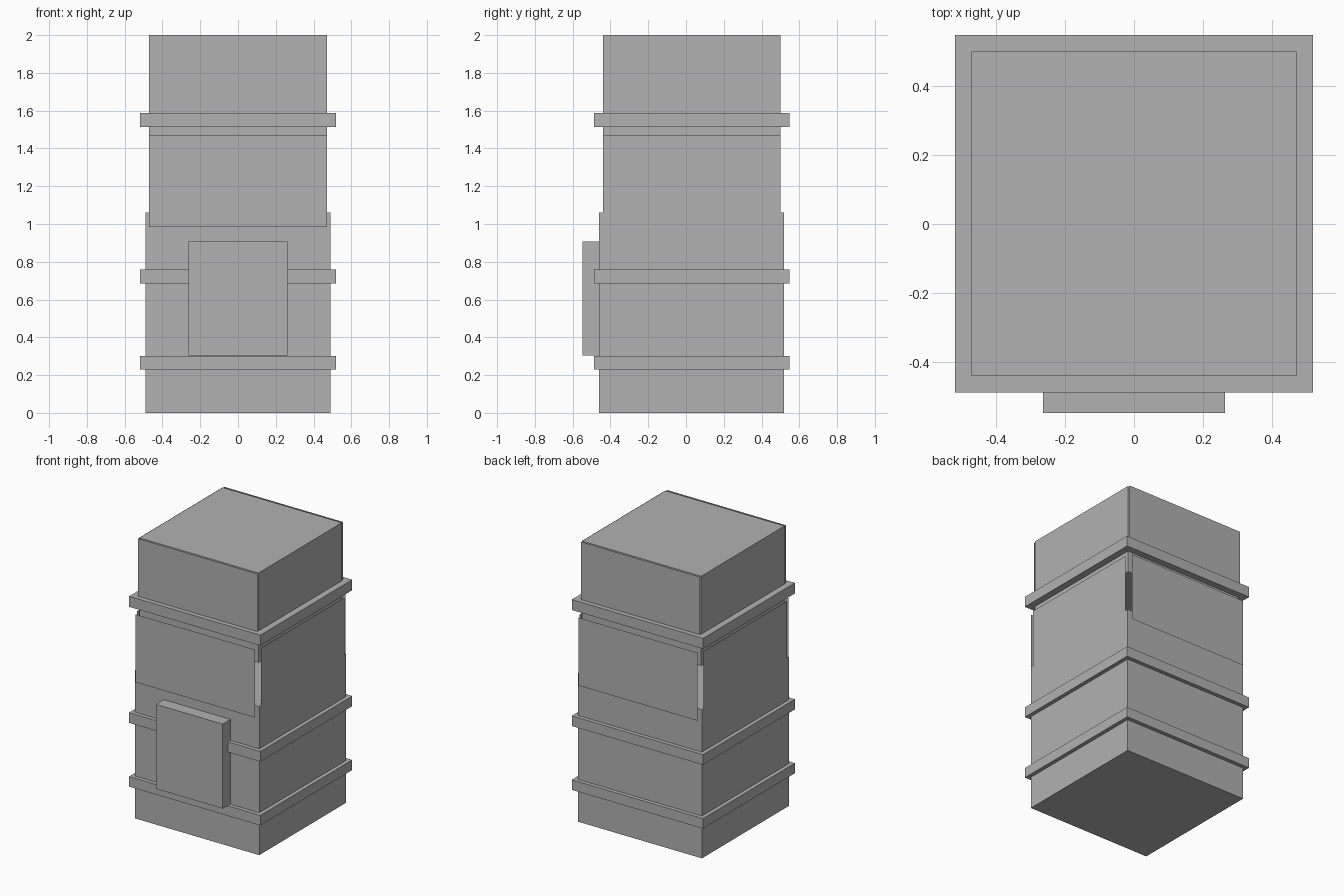
import bpy
import math
from mathutils import Matrix, Vector

if "Cube" in bpy.data.objects:
    bpy.data.objects.remove(bpy.data.objects["Cube"])

CY = 0.03  # depth centre of the tower; the front hatch sticks out towards -y

grey = bpy.data.materials.new("plain_grey")
grey.diffuse_color = (0.445, 0.445, 0.445, 1.0)
grey.use_nodes = True
grey.node_tree.nodes["Principled BSDF"].inputs["Base Color"].default_value = grey.diffuse_color


def make(name, verts, faces):
    mesh = bpy.data.meshes.new(name)
    mesh.from_pydata(verts, [], faces)
    mesh.materials.append(grey)
    obj = bpy.data.objects.new(name, mesh)
    bpy.context.collection.objects.link(obj)
    return obj


def box(name, x, y, z):
    """Box from (min, max) ranges."""
    verts = [(a, b, c) for a in x for b in y for c in z]
    faces = [(0, 1, 3, 2), (4, 6, 7, 5), (0, 4, 5, 1),
             (2, 3, 7, 6), (0, 2, 6, 4), (1, 5, 7, 3)]
    return make(name, verts, faces)


def square_box(name, half, z):
    return box(name, (-half, half), (CY - half, CY + half), z)


def panels(name, half, front_dist, side_dist, z):
    """Four thin sheets standing around the tower, open at the corners."""
    for i, side in enumerate(("front", "right", "back", "left")):
        dist = side_dist if i % 2 else front_dist
        spin = Matrix.Rotation(i * math.pi / 2, 3, 'Z')
        corners = [(-half, z[0]), (half, z[0]), (half, z[1]), (-half, z[1])]
        verts = [spin @ Vector((x, -dist, h)) + Vector((0, CY, 0))
                 for x, h in corners]
        make(f"{side}_{name}", verts, [(0, 1, 2, 3)])


# Main blocks, with an open chamber between them
square_box("lower_body", 0.49, (0.0, 1.06))
square_box("upper_body", 0.47, (1.36, 2.0))

# Sheets closing the chamber and covering the top block
panels("chamber_panel", 0.47, 0.512, 0.49, (0.985, 1.47))
panels("top_panel", 0.47, 0.484, 0.472, (1.55, 2.0))

# Bands around the tower
for label, z in (("bottom", (0.23, 0.302)),
                 ("middle", (0.685, 0.758)),
                 ("top", (1.513, 1.588))):
    square_box(f"{label}_band", 0.518, z)

# Front hatch
box("front_hatch", (-0.263, 0.263), (-0.548, -0.46), (0.305, 0.908))
